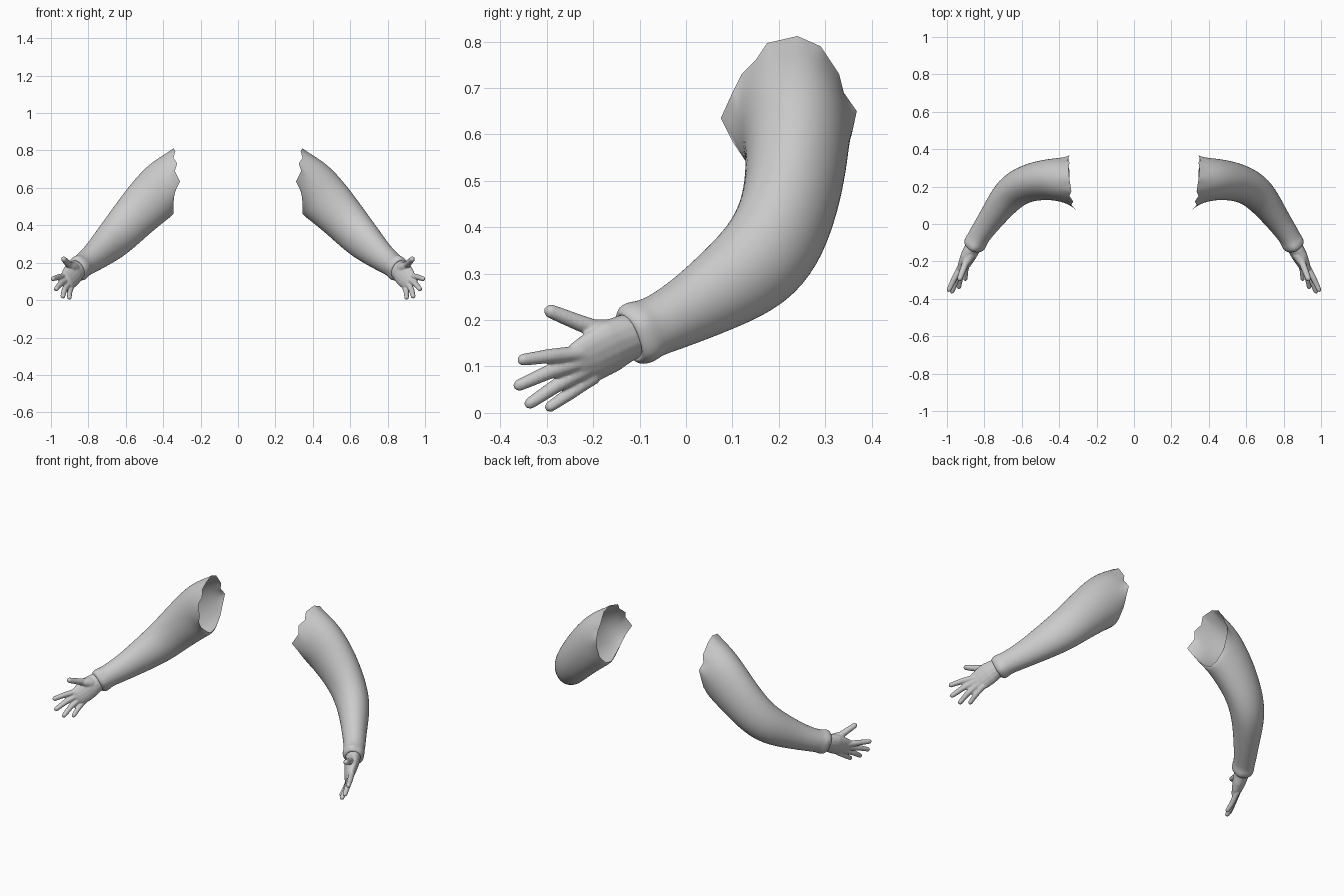
import bpy, bmesh, math
from mathutils import Vector as V

grey = bpy.data.materials.new("plain_grey")
grey.diffuse_color = (0.6, 0.6, 0.6, 1)


def loft(bm, rings, hint, n, first=None, caps=False):
    """Skin elliptical rings: (centre, half width, half thickness, tangent, wobble)."""
    pts = [V(r[0]) for r in rings]
    loops = []
    for i, r in enumerate(rings):
        t = pts[min(i + 1, len(pts) - 1)] - pts[max(i - 1, 0)]
        if len(r) > 3 and r[3]:
            t = V(r[3])
        t.normalize()
        w = V(hint)
        w = (w - t * w.dot(t)).normalized()
        s = t.cross(w)
        # every ring runs from the top towards the inner side of the arm
        if first:
            s = -w.cross(t)
        wob = r[4] if len(r) > 4 else 0
        loop = []
        for k in range(n):
            a = 2 * math.pi * k / n
            f = 1 + wob * math.sin(5 * a + 0.7)
            p = pts[i] + w * math.cos(a) * r[1] * f + s * math.sin(a) * r[2] * f
            if i == 0 and first:
                p = V(first[k])
            loop.append(bm.verts.new(p))
        loops.append(loop)
    for a, b in zip(loops, loops[1:]):
        for k in range(n):
            j = (k + 1) % n
            bm.faces.new((a[k], b[k], b[j], a[j]))
    if caps:
        bm.faces.new(loops[0])
        bm.faces.new(loops[-1][::-1])
    return loops


def finish(bm, name):
    bmesh.ops.recalc_face_normals(bm, faces=bm.faces[:])
    me = bpy.data.meshes.new(name)
    bm.to_mesh(me)
    bm.free()
    me.materials.append(grey)
    ob = bpy.data.objects.new(name, me)
    bpy.context.collection.objects.link(ob)
    for p in me.polygons:
        p.use_smooth = True
    return ob


def mirror(ob):
    ob.modifiers.new("both_sides", 'MIRROR').use_mirror_merge = False


# Sleeve: torn shoulder opening, full elbow, slim cuff closing on the wrist
torn_edge = [(.345, .24, .812), (.335, .175, .797), (.345, .15, .76), (.325, .12, .73),
             (.338, .10, .69), (.31, .075, .635), (.335, .10, .585), (.345, .13, .54),
             (.345, .22, .465), (.345, .28, .48), (.35, .33, .53), (.35, .357, .60),
             (.345, .368, .65), (.355, .34, .69), (.345, .33, .73), (.35, .29, .79)]
D = (.45, -.80, -.40)
sleeve_rings = [
    ((.335, .235, .64), .17, .13, (1, 0, 0)),
    ((.395, .237, .605), .157, .119, (.93, 0, -.35)),
    ((.45, .239, .555), .145, .112, (.8, -.03, -.6)),
    ((.53, .229, .472), .130, .106, (.71, -.12, -.7)),
    ((.60, .206, .395), .120, .101, (.66, -.33, -.68)),
    ((.655, .168, .335), .112, .096, (.60, -.55, -.58)),
    ((.70, .117, .293), .101, .086, (.55, -.69, -.47)),
    ((.74, .062, .256), .088, .076),
    ((.78, .006, .222), .076, .067),
    ((.82, -.05, .193), .067, .061),
    ((.837, -.08, .181), .066, .059, D, .015),
    ((.846, -.095, .174), .072, .062, D, .04),
    ((.856, -.113, .166), .071, .059, D, .05),
    ((.864, -.126, .161), .056, .045, D, .03),
    ((.858, -.117, .165), .045, .034, D)]
bm = bmesh.new()
crease = bm.verts.layers.float.new("crease_vert")
loops = loft(bm, sleeve_rings, (0, 0, 1), 16, torn_edge)
for v in loops[0]:
    v[crease] = 1.0
sleeve = finish(bm, "sleeve")
sub = sleeve.modifiers.new("smooth", 'SUBSURF')
sub.levels = sub.render_levels = 2
mirror(sleeve)

# Hand: broad palm plus tapered digits, fused into one skin
bm = bmesh.new()
loft(bm, [((.850, -.105, .170), .050, .042),
          ((.865, -.132, .160), .055, .041),
          ((.882, -.165, .143), .062, .038),
          ((.898, -.20, .122), .060, .031),
          ((.914, -.235, .105), .052, .023),
          ((.921, -.249, .098), .038, .013)], (.42, -.2, .65), 16, caps=True)


def digit(base, joint, tip, r):
    b, j, t = V(base), V(joint), V(tip)
    d = (t - j).normalized()
    path = [(b, r * 1.25), (b.lerp(j, .5), r * 1.12), (j, r * 1.08),
            (j.lerp(t, .5), r * .98), (t - d * r * .6, r * .88), (t, r * .4)]
    loft(bm, [(p, q, q) for p, q in path], (.42, .3, .65), 10, caps=True)


digit((.920, -.215, .130), (.960, -.29, .123), (.994, -.362, .113), .0148)
digit((.915, -.220, .112), (.950, -.30, .086), (.976, -.370, .055), .0148)
digit((.905, -.215, .094), (.928, -.285, .055), (.938, -.346, .014), .0145)
digit((.888, -.195, .080), (.900, -.25, .042), (.902, -.302, .007), .0135)
digit((.880, -.155, .168), (.908, -.230, .194), (.936, -.304, .224), .0170)
# Fleshy thumb root
loft(bm, [((.866, -.14, .165), .028, .028), ((.880, -.17, .172), .032, .030),
          ((.893, -.20, .180), .023, .023), ((.902, -.22, .189), .014, .014)],
     (.42, .3, .65), 12, caps=True)
hand = finish(bm, "hand")
fuse = hand.modifiers.new("fuse", 'REMESH')
fuse.mode = 'VOXEL'
fuse.voxel_size = 0.004
fuse.use_smooth_shade = True
soft = hand.modifiers.new("soften", 'SMOOTH')
soft.factor = 0.5
soft.iterations = 5
mirror(hand)
